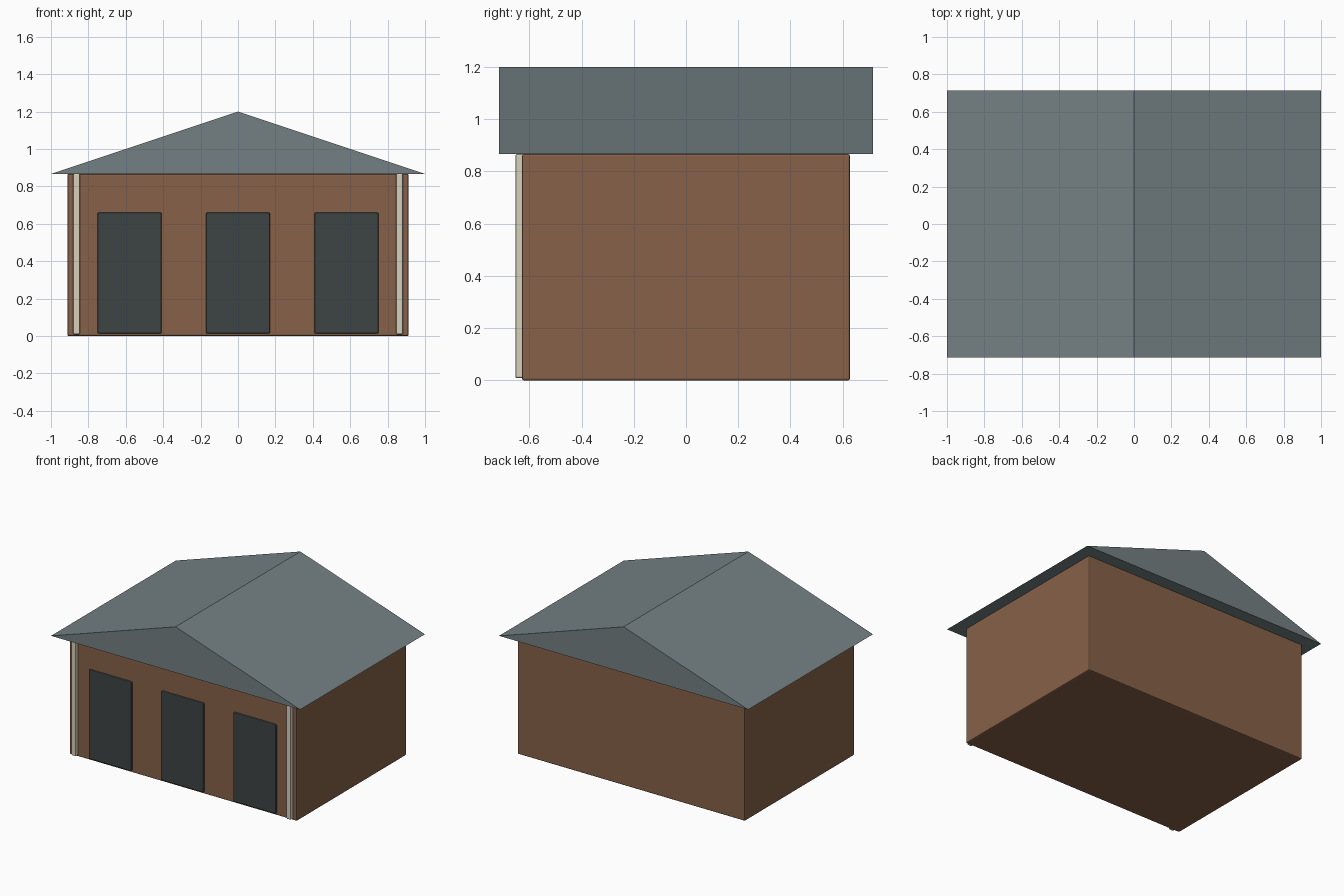
import bpy
import bmesh
from mathutils import Matrix, Vector

if "Cube" in bpy.data.objects:
    bpy.data.objects.remove(bpy.data.objects["Cube"], do_unlink=True)


def make_material(name, rgb):
    mat = bpy.data.materials.new(name)
    mat.use_nodes = True
    color = (*rgb, 1.0)
    mat.diffuse_color = color
    mat.node_tree.nodes["Principled BSDF"].inputs["Base Color"].default_value = color
    return mat


def add_object(name, bm, mat):
    bmesh.ops.recalc_face_normals(bm, faces=bm.faces)
    mesh = bpy.data.meshes.new(name)
    bm.to_mesh(mesh)
    bm.free()
    mesh.materials.append(mat)
    obj = bpy.data.objects.new(name, mesh)
    bpy.context.collection.objects.link(obj)
    return obj


def add_box(name, low, high, mat, bevel):
    """Box between two corners with softly rounded edges."""
    low, high = Vector(low), Vector(high)
    bm = bmesh.new()
    bmesh.ops.create_cube(bm, size=1)
    bmesh.ops.transform(bm, verts=bm.verts, matrix=Matrix.Translation((low + high) / 2)
                        @ Matrix.Diagonal((*(high - low), 1)))
    obj = add_object(name, bm, mat)
    mod = obj.modifiers.new("soft_edges", "BEVEL")
    mod.width = bevel
    mod.segments = 2
    return obj


brick = make_material("brown brick", (0.238, 0.119, 0.065))
slate = make_material("grey slate", (0.175, 0.216, 0.227))
charcoal = make_material("charcoal door", (0.048, 0.058, 0.058))
cream = make_material("cream trim", (0.67, 0.63, 0.50))

EAVES = 0.867
FRONT = -0.628

# Walls
add_box("walls", (-0.912, FRONT, 0), (0.912, -FRONT, EAVES), brick, 0.008)

# Gable roof: triangular profile extruded from front to back
bm = bmesh.new()
profile = [bm.verts.new((x, -0.715, z)) for x, z in ((-1, EAVES), (1, EAVES), (0, 1.2))]
face = bm.faces.new(profile)
extruded = bmesh.ops.extrude_face_region(bm, geom=[face], use_keep_orig=True)
moved = [g for g in extruded["geom"] if isinstance(g, bmesh.types.BMVert)]
bmesh.ops.translate(bm, verts=moved, vec=(0, 1.43, 0))
add_object("gable_roof", bm, slate)

# Three doors across the front
for name, x in (("right", -0.58), ("middle", 0), ("left", 0.58)):
    add_box(name + "_door", (x - 0.171, FRONT - 0.014, 0.014),
            (x + 0.171, FRONT + 0.014, 0.66), charcoal, 0.006)

# Corner trim posts
for name, x in (("right", -0.863), ("left", 0.863)):
    add_box(name + "_trim_post", (x - 0.018, FRONT - 0.025, 0.009),
            (x + 0.018, FRONT + 0.01, EAVES), cream, 0.006)
